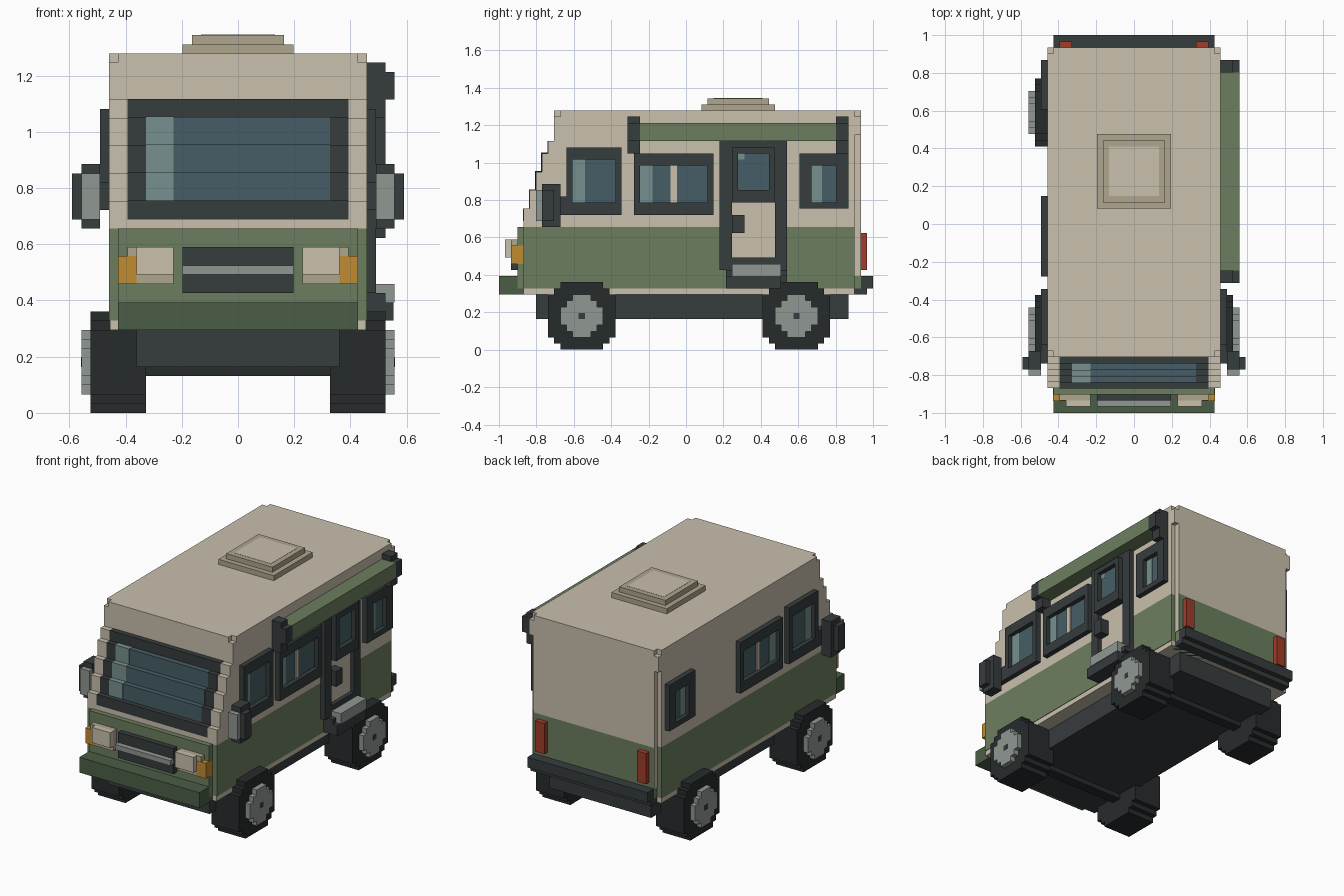
import bpy, bmesh

if "Cube" in bpy.data.objects:
    bpy.data.objects.remove(bpy.data.objects["Cube"])

V = 2 / 61  # block size; all part sizes below are in blocks, y counted from the front


def mat(name, r, g, b):
    m = bpy.data.materials.new(name)
    m.diffuse_color = [(c / 255) ** 2.2 for c in (r, g, b)] + [1]
    m.use_nodes = True
    m.node_tree.nodes["Principled BSDF"].inputs["Base Color"].default_value = m.diffuse_color
    return m


CREAM = mat("cream", 200, 191, 172)
TAN = mat("tan", 173, 164, 141)
GREEN = mat("green", 107, 125, 94)
DKGREEN = mat("dark_green", 76, 94, 71)
DARK = mat("dark_trim", 57, 62, 64)
TYRE = mat("tyre", 44, 47, 48)
GLASS = mat("glass", 72, 94, 102)
SHINE = mat("glass_shine", 117, 143, 141)
GREY = mat("metal", 143, 150, 145)
AMBER = mat("amber", 191, 138, 52)
RED = mat("red", 160, 62, 46)


def finish(name, bm, m):
    for v in bm.verts:
        v.co = (v.co.x * V, v.co.y * V - 1, v.co.z * V)
    bmesh.ops.recalc_face_normals(bm, faces=bm.faces)
    me = bpy.data.meshes.new(name)
    bm.to_mesh(me)
    bm.free()
    me.materials.append(m)
    bpy.context.collection.objects.link(bpy.data.objects.new(name, me))


def extrude(bm, x0, x1, pts):
    face = bm.faces.new([bm.verts.new((x0, y, z)) for y, z in pts])
    geo = bmesh.ops.extrude_face_region(bm, geom=[face])["geom"]
    bmesh.ops.translate(bm, vec=(x1 - x0, 0, 0),
                        verts=[g for g in geo if isinstance(g, bmesh.types.BMVert)])


def part(name, m, *boxes, mirror=False):
    """Boxes given as x0, x1, y0, y1, z0, z1, mirrored in x on request."""
    bm = bmesh.new()
    for x0, x1, y0, y1, z0, z1 in boxes:
        for s in ((1, -1) if mirror else (1,)):
            extrude(bm, s * x0, s * x1, [(y0, z0), (y1, z0), (y1, z1), (y0, z1)])
    finish(name, bm, m)


def ring(x0, x1, o, i):
    """Four boxes filling the rectangle o (y0, y1, z0, z1) around the opening i."""
    return [(x0, x1, o[0], o[1], o[2], i[2]), (x0, x1, o[0], o[1], i[3], o[3]),
            (x0, x1, o[0], i[0], i[2], i[3]), (x0, x1, i[1], o[1], i[2], i[3])]


# Upper body: stepped front profile, with side skins cut back at the corners
STEPS = [(4, 20, 23), (5, 23, 26), (6, 26, 29), (7, 29, 32), (8, 32, 34)]
front = [(y, z) for y, z0, z1 in STEPS for z in (z0, z1)]
bm = bmesh.new()
extrude(bm, -13, 13, front + [(9, 34), (9, 39), (59, 39), (59, 20)])
skin = front + [(9, 34), (9, 38), (10, 38), (10, 39), (58, 39), (58, 38),
                (59, 38), (59, 35), (58, 35), (58, 20)]
for s in (1, -1):
    extrude(bm, 13 * s, 14 * s, skin)
finish("upper_body", bm, CREAM)

# Lower body, floor and rear corner strips
part("lower_body", GREEN, (-13, 13, 3, 59, 10, 20), (13, 14, 4, 58, 10, 20),
     (-14, -13, 4, 58, 10, 20))
part("floor", CREAM, (-13.9, 13.9, 4, 58, 9, 10))
part("rear_corner_strip", CREAM, (12.5, 13.1, 58, 58.95, 12, 35), mirror=True)

# Chassis, axles and bumpers
part("chassis", DARK, (-11, 11, 6, 57, 5, 9))
part("axles", TYRE, *[(-10, 10, c - 1, c + 1, 4, 6) for c in (13.5, 48.5)])
part("front_bumper", DKGREEN, (-13, 13, 0, 4, 9, 12))
part("rear_bumper", DARK, (-13, 13, 57, 61, 10, 12), (-13, 13, 57, 60, 9, 10))


# Wheels: stepped discs
def disc(c, half):
    """Stepped outline; half lists the half widths from the bottom row upward."""
    right = [(c + h, z) for z0, h in half for z in (z0, z0 + 1)]
    return right + [(2 * c - y, z) for y, z in reversed(right)]


TREAD = list(enumerate([3.5, 4.5] + [5.5] * 7 + [4.5, 3.5]))
HUB = [(z + 2, h) for z, h in enumerate([1.5, 2.5, 3.5, 3.5, 3.5, 2.5, 1.5])]
for label, c in (("front", 13.5), ("rear", 48.5)):
    for side, s in (("right", 1), ("left", -1)):
        for name, m, x0, x1, rows in (("tyre", TYRE, 10, 16, TREAD),
                                      ("hub", GREY, 16, 17, HUB)):
            bm = bmesh.new()
            extrude(bm, s * x0, s * x1, disc(c, rows))
            bmesh.ops.remove_doubles(bm, verts=bm.verts, dist=0.001)
            finish(f"{label}_{side}_{name}", bm, m)
    part(f"{label}_hub_caps", DARK, (16.5, 17.04, c - .5, c + .5, 5, 6), mirror=True)

# Windscreen laid over the steps
part("windscreen_frame", DARK,
     *[(-12, 12, y - .06, y + 1.06, max(z0, 21), z1 + .06) for y, z0, z1 in STEPS])
part("windscreen_glass", GLASS,
     *[(-10, 10, y - .1, y + 1, z0, z1 + .1) for y, z0, z1 in STEPS[1:4]])
part("windscreen_shine", SHINE,
     *[(-10, -7, y - .14, y + 1, z0, z1 + .14) for y, z0, z1 in STEPS[1:4]])

# Side windows: outer frame, opening, width of shine
WINDOWS = {"cab": ((11, 20, 22, 33), (12, 19, 24, 31), 2),
           "middle": ((22, 35, 22, 32), (23, 34, 24, 30), 2),
           "rear": ((49, 57, 23, 32), (51, 55, 24, 30), 1.7)}
for name, (o, i, w) in WINDOWS.items():
    part(name + "_window_frame", DARK, *ring(13.8, 15, o, i), mirror=True)
    part(name + "_window_glass", GLASS, (13.8, 14.1, *i), mirror=True)
    part(name + "_window_shine", SHINE, (13.8, 14.2, i[0], i[0] + w, i[2], i[3]), mirror=True)
part("middle_window_bar", CREAM, (13.8, 14.3, 28, 29, 24, 30), mirror=True)

# Door on the right side with window, handle and step
part("door_frame", DARK, *ring(13.8, 15, (36, 47, 13, 34), (38, 45, 15, 24)),
     (13.8, 15, 37, 47, 10, 13))
part("door_panel", CREAM, (13.8, 14.2, 38, 45, 15, 24))
part("door_window_frame", DARK, *ring(14.9, 16, (38, 45, 24, 33), (39, 44, 26, 32)))
part("door_window_glass", GLASS, (14.5, 15.1, 39, 44, 26, 32))
part("door_window_shine", SHINE, (14.5, 15.15, 39, 40, 31, 32))
part("door_handle", DARK, (14, 16, 38, 40, 19, 22))
part("step_support", DARK, (14, 16.9, 37, 46, 10, 12), (14, 16, 37, 47, 12, 13))
part("door_step", GREY, (14, 17, 38, 46, 12, 14))

# Rolled awning above the door
part("awning_roll", GREEN, (14, 17, 23, 55, 34, 37))
part("awning_brackets", DARK,
     *[b for y in (21, 55) for b in ((14, 16, y, y + 2, 32, 38), (16, 17, y, y + 2, 34, 37))])

# Wing mirrors
part("mirror_housing", DARK, (15, 17, 7, 10, 20, 27), (17, 18, 7, 9, 21, 26),
     (14, 15, 8, 11, 22, 25), mirror=True)
part("mirror_glass", GREY, (15, 17, 6, 7, 21, 26), mirror=True)

# Grille and lights
part("grille", DARK, (-6, 6, 2, 3, 13, 18))
part("grille_bar", GREY, (-6, 6, 1, 2, 15, 16))
part("headlight_surround", TAN, (7, 12, 2, 3, 14, 18), mirror=True)
part("headlight", CREAM, (7, 11, 1, 2, 15, 18), mirror=True)
part("indicator", AMBER, (11, 13.04, 1.95, 4, 14, 17), mirror=True)
part("tail_light", RED, (10, 12, 59, 60, 13, 19), mirror=True)

# Roof hatch
part("hatch_base", TAN, (-6, 6, 33, 45, 39, 40), (-5, 5, 34, 44, 40, 41))
part("hatch_panel", CREAM, (-4, 4, 35, 43, 40.5, 41.04))
